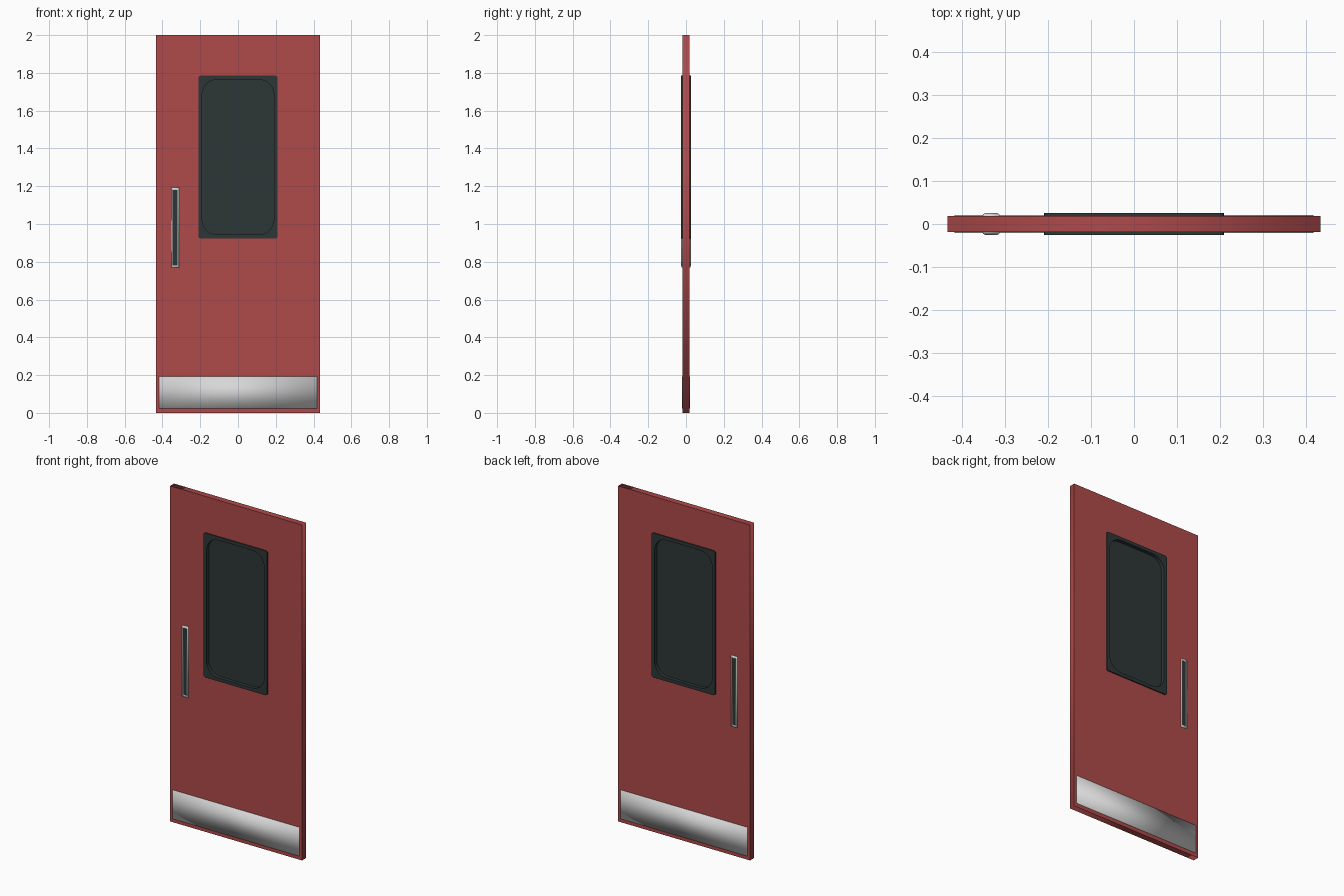
import bpy, bmesh, math
from mathutils import Matrix

cube = bpy.data.objects.get("Cube")
if cube:
    bpy.data.objects.remove(cube, do_unlink=True)


def material(name, rgb):
    m = bpy.data.materials.new(name)
    m.use_nodes = True
    m.diffuse_color = (*rgb, 1)
    bsdf = m.node_tree.nodes["Principled BSDF"]
    bsdf.inputs["Base Color"].default_value = (*rgb, 1)
    bsdf.inputs["Roughness"].default_value = 0.6
    return m


RED = material("red paint", (0.43, 0.067, 0.067))
DARK = material("dark rubber and glass", (0.027, 0.037, 0.037))
STEEL = material("brushed steel", (0.68, 0.68, 0.68))


def outline(half_w, z0, z1, radius=0, steps=8):
    """Rectangle in the x-z plane with optional rounded corners."""
    if not radius:
        return [(half_w, z0), (half_w, z1), (-half_w, z1), (-half_w, z0)]
    pts = []
    corners = [(half_w - radius, z1 - radius), (radius - half_w, z1 - radius),
               (radius - half_w, z0 + radius), (half_w - radius, z0 + radius)]
    for i, (cx, cz) in enumerate(corners):
        for s in range(steps + 1):
            a = (i + s / steps) * math.pi / 2
            pts.append((cx + radius * math.cos(a), cz + radius * math.sin(a)))
    return pts


def add_mesh(name, mesh, mat):
    mesh.name = name
    mesh.materials.clear()
    mesh.materials.append(mat)
    ob = bpy.data.objects.new(name, mesh)
    bpy.context.collection.objects.link(ob)
    return ob


def slab(name, outlines, half_depth, mat):
    """Extruded panel; any outline after the first is a hole."""
    cu = bpy.data.curves.new(name + " outline", "CURVE")
    cu.dimensions = "2D"
    cu.fill_mode = "BOTH"
    cu.extrude = half_depth
    for pts in outlines:
        sp = cu.splines.new("POLY")
        sp.points.add(len(pts) - 1)
        for p, (x, z) in zip(sp.points, pts):
            p.co = (x, z, 0, 1)
        sp.use_cyclic_u = True
    tmp = bpy.data.objects.new(name + " outline", cu)
    mesh = bpy.data.meshes.new_from_object(tmp)
    bpy.data.objects.remove(tmp)
    bpy.data.curves.remove(cu)
    mesh.transform(Matrix.Rotation(math.pi / 2, 4, "X"))
    bm = bmesh.new()
    bm.from_mesh(mesh)
    bmesh.ops.remove_doubles(bm, verts=bm.verts, dist=0.00001)
    bmesh.ops.recalc_face_normals(bm, faces=bm.faces)
    bm.to_mesh(mesh)
    bm.free()
    return add_mesh(name, mesh, mat)


def loft(name, rings, mat, x=0, cap=False, smooth=True):
    """Front fitting from (outline, y) rings, mirrored to the back."""
    bm = bmesh.new()
    loops = [[bm.verts.new((px + x, y, pz)) for px, pz in pts] for pts, y in rings]
    for a, b in zip(loops, loops[1:]):
        for i in range(len(a)):
            j = (i + 1) % len(a)
            bm.faces.new((a[i], a[j], b[j], b[i]))
    if cap:
        bm.faces.new(loops[-1])
    bmesh.ops.recalc_face_normals(bm, faces=bm.faces)
    for f in bm.faces:
        f.smooth = smooth
    # Open shells must face outwards, towards the front
    front = min(bm.faces, key=lambda f: f.calc_center_median().y)
    if front.normal.y > 0:
        bmesh.ops.reverse_faces(bm, faces=bm.faces)
    mesh = bpy.data.meshes.new(name)
    bm.to_mesh(mesh)
    bm.free()
    ob = add_mesh(name, mesh, mat)
    mirror = ob.modifiers.new("back side", "MIRROR")
    mirror.use_axis = (False, True, False)
    mirror.use_mirror_merge = False
    return ob


SKIN = 0.0185  # half thickness of the door leaf

# Door leaf with its window opening
slab("door_panel", [outline(0.435, 0, 2), outline(0.20, 0.934, 1.775)], SKIN, RED)

# Window surround and recessed pane
opening = outline(0.19, 0.944, 1.765, 0.08)
slab("window_frame", [outline(0.21, 0.924, 1.785, 0.012, 4), opening], 0.0252, DARK)
slab("window_glass", [outline(0.192, 0.942, 1.767, 0.08)], 0.004, DARK)

# Kick plates, soft shaded across their edges
plate = outline(0.418, 0.022, 0.193)
loft("kick_plate", [(plate, -SKIN), (plate, -0.0212)], STEEL, cap=True)

# Pull handles: raised sloping rim round a dark slot
HX = -0.333
loft("handle_rim", [(outline(0.020, 0.769, 1.192), -SKIN),
                    (outline(0.019, 0.770, 1.191), -0.0225),
                    (outline(0.014, 0.778, 1.183), -0.0255),
                    (outline(0.012, 0.781, 1.180), -0.0245),
                    (outline(0.012, 0.781, 1.180), -SKIN)], STEEL, x=HX)
slot = outline(0.0122, 0.780, 1.181)
loft("handle_slot", [(slot, -SKIN), (slot, -0.0200)], DARK, x=HX, cap=True, smooth=False)
